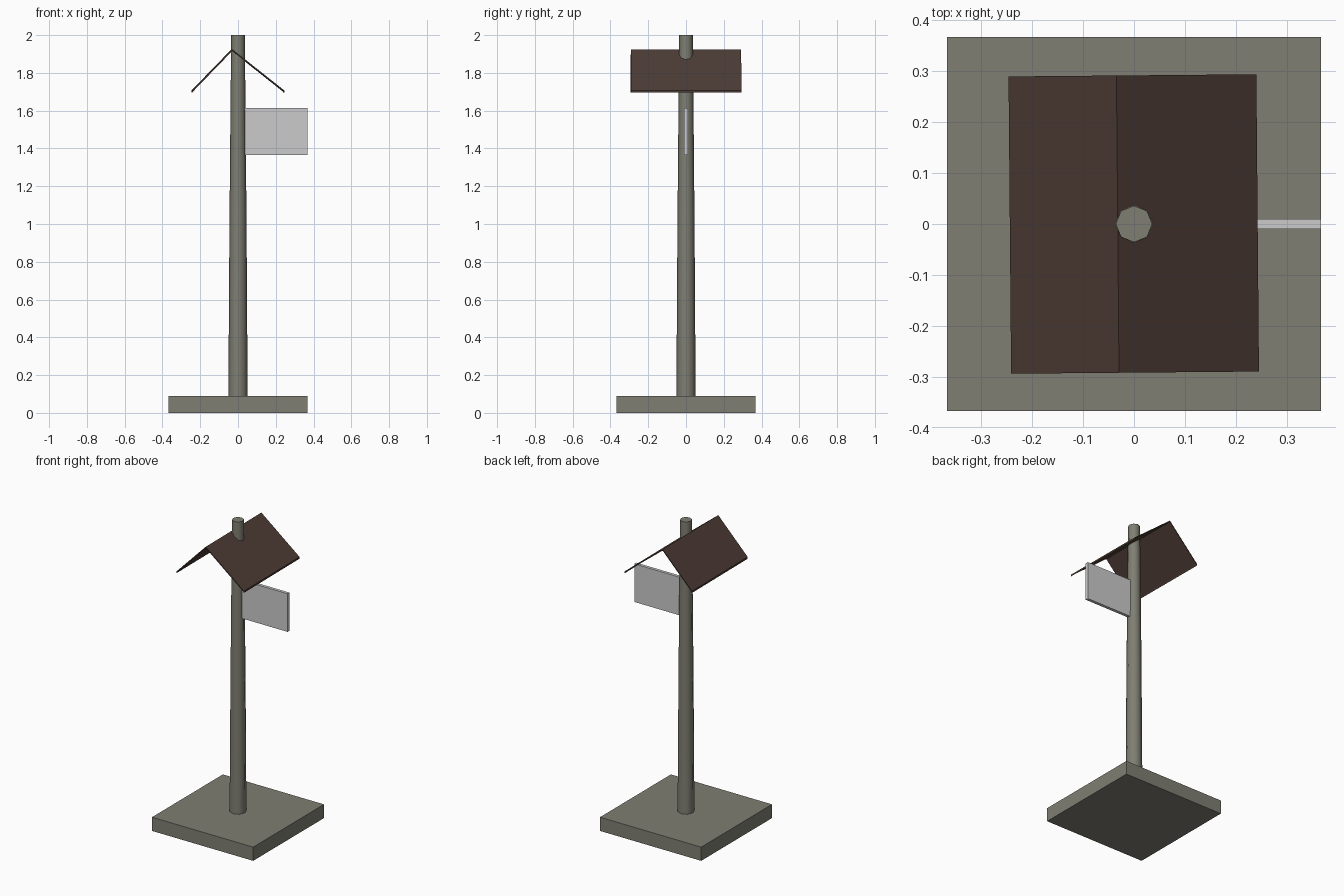
import bpy, bmesh, math
from mathutils import Matrix

if "Cube" in bpy.data.objects:
    bpy.data.objects.remove(bpy.data.objects["Cube"])


def material(name, rgb):
    m = bpy.data.materials.new(name)
    m.diffuse_color = (*rgb, 1)
    m.use_nodes = True
    m.node_tree.nodes["Principled BSDF"].inputs["Base Color"].default_value = m.diffuse_color
    return m


WOOD = material("weathered_wood", (0.215, 0.21, 0.17))
ROOF = material("dark_brown_roof", (0.076, 0.046, 0.037))
SIGN = material("pale_grey_board", (0.6, 0.6, 0.6))


def add_object(name, bm, mat):
    bmesh.ops.recalc_face_normals(bm, faces=bm.faces)
    mesh = bpy.data.meshes.new(name)
    bm.to_mesh(mesh)
    bm.free()
    mesh.materials.append(mat)
    obj = bpy.data.objects.new(name, mesh)
    bpy.context.collection.objects.link(obj)
    return obj


def box(name, lo, hi, mat):
    bm = bmesh.new()
    size = [b - a for a, b in zip(lo, hi)]
    mid = [(a + b) / 2 for a, b in zip(lo, hi)]
    bmesh.ops.create_cube(bm, size=1, matrix=Matrix.Translation(mid) @ Matrix.Diagonal((*size, 1)))
    return add_object(name, bm, mat)


# Square base slab and hanging board
box("base", (-0.367, -0.367, 0), (0.367, 0.367, 0.09), WOOD)
box("sign_board", (0.03, -0.01, 1.365), (0.367, 0.01, 1.615), SIGN)

# Tapered eight-sided post, lofted through rings
bm = bmesh.new()
rings = []
for z, r in [(0.08, 0.051), (0.41, 0.049), (0.8, 0.0465), (1.2, 0.0435), (1.7, 0.039), (2.0, 0.036)]:
    rings.append([bm.verts.new((r * math.cos(i * math.pi / 4), r * math.sin(i * math.pi / 4), z))
                  for i in range(8)])
for a, b in zip(rings, rings[1:]):
    for i in range(8):
        j = (i + 1) % 8
        bm.faces.new((a[i], a[j], b[j], b[i]))
bm.faces.new(rings[0])
bm.faces.new(rings[-1])
post = add_object("post", bm, WOOD)
bpy.context.view_layer.objects.active = post
post.select_set(True)
bpy.ops.object.shade_smooth_by_angle(angle=math.radians(50))

# Thin off-centre gable roof with small eave lips, turned slightly
profile = [(-0.244, 1.695), (-0.244, 1.707), (-0.032, 1.925), (0.243, 1.707),
           (0.243, 1.695), (0.239, 1.702), (-0.032, 1.917), (-0.238, 1.704)]
bm = bmesh.new()
front, back = [[bm.verts.new((x, y, z)) for x, z in profile] for y in (-0.292, 0.292)]
n = len(profile)
for i in range(n):
    j = (i + 1) % n
    bm.faces.new((front[i], front[j], back[j], back[i]))
for end in (front, back):
    for quad in ((0, 1, 7), (1, 2, 6, 7), (2, 3, 5, 6), (3, 4, 5)):
        bm.faces.new([end[k] for k in quad])
bm.transform(Matrix.Rotation(math.radians(0.5), 4, 'Z'))
add_object("roof", bm, ROOF)
